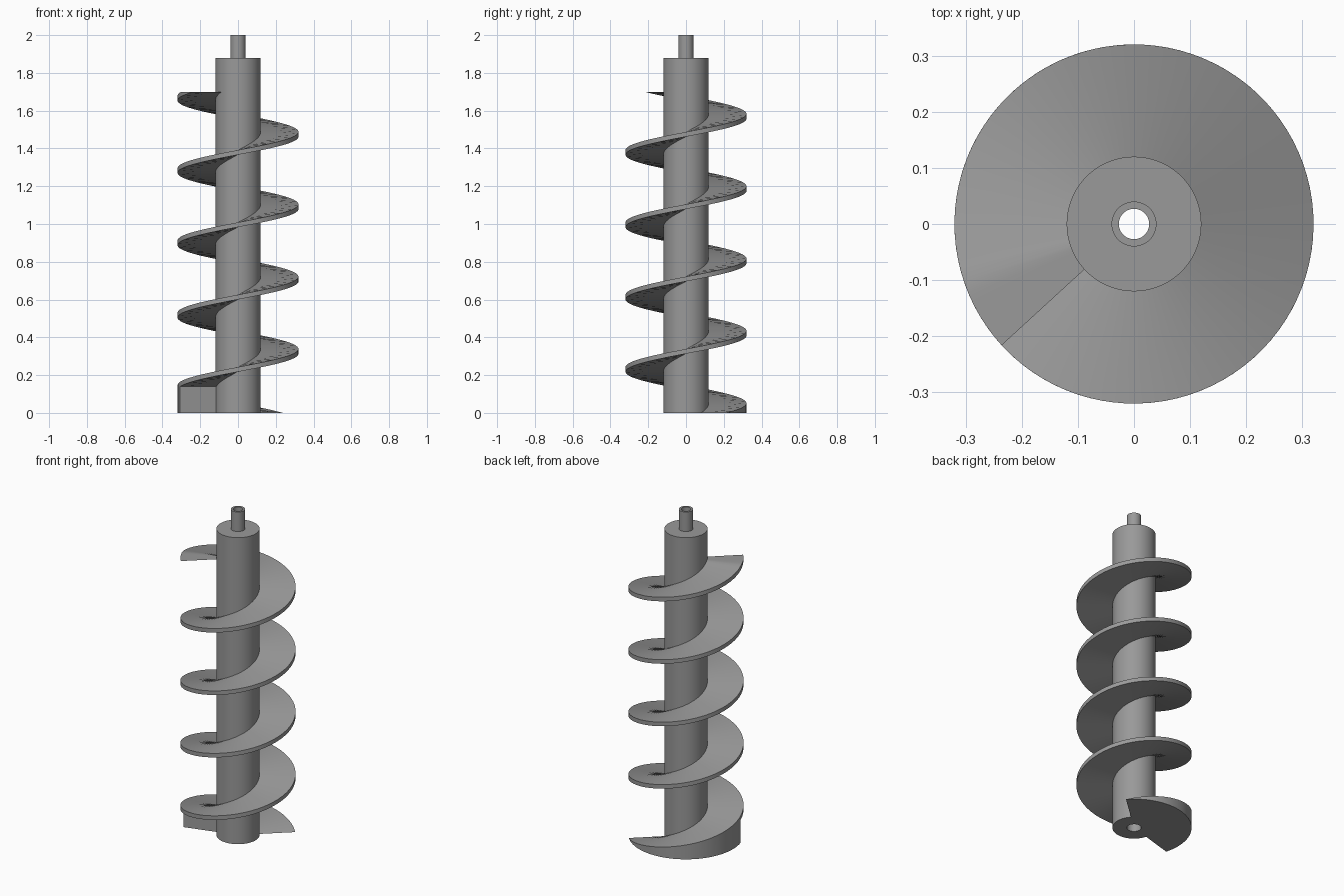
import bpy, bmesh, math

if "Cube" in bpy.data.objects:
    bpy.data.objects.remove(bpy.data.objects["Cube"])

PITCH, THICK = 0.383, 0.025        # flight rise per turn, blade thickness
R_SHAFT, R_BLADE = 0.12, 0.32
START, FOOT_END, END = 42.0, 196.0, 222.5 + 4 * 360   # degrees
TOP = 1.70

steel = bpy.data.materials.new("grey_steel")
steel.diffuse_color = (0.32, 0.32, 0.32, 1)
steel.use_nodes = True
steel.node_tree.nodes["Principled BSDF"].inputs["Base Color"].default_value = steel.diffuse_color


def loft(name, sections, closed):
    """Skin equal-length closed sections into a mesh object."""
    bm = bmesh.new()
    rings = [[bm.verts.new(p) for p in s] for s in sections]
    n = len(rings[0])
    pairs = list(zip(rings, rings[1:]))
    if closed:
        pairs.append((rings[-1], rings[0]))
    for a, b in pairs:
        for i in range(n):
            j = (i + 1) % n
            bm.faces.new((a[i], a[j], b[j], b[i]))
    bmesh.ops.remove_doubles(bm, verts=bm.verts, dist=1e-5)
    bmesh.ops.recalc_face_normals(bm, faces=bm.faces)
    me = bpy.data.meshes.new(name)
    bm.to_mesh(me)
    bm.free()
    me.materials.append(steel)
    ob = bpy.data.objects.new(name, me)
    bpy.context.collection.objects.link(ob)
    bpy.ops.object.select_all(action='DESELECT')
    ob.select_set(True)
    bpy.context.view_layer.objects.active = ob
    bpy.ops.object.shade_smooth_by_angle(angle=math.radians(30))
    return ob


def polar(r, deg, z):
    a = math.radians(deg)
    return (r * math.cos(a), r * math.sin(a), z)


# Shaft: turned profile with top spigot, through bore and bottom socket
profile = [(0.04, 0), (R_SHAFT, 0), (R_SHAFT, 1.88), (0.04, 1.88),
           (0.04, 2.0), (0.027, 2.0), (0.027, 0.12), (0.04, 0.12)]
SIDES = 96
loft("shaft", [[polar(r, 360 * i / SIDES, z) for r, z in profile]
               for i in range(SIDES)], True)


# Screw flight: helical blade, solid down to the ground at its foot,
# trimmed flat at the top
def blade_section(deg, solid):
    top = (deg - START) / 360 * PITCH
    low = 0 if solid else min(top - THICK, TOP)
    top = min(top, TOP)
    if deg == END:
        low = top
    r = R_SHAFT - 0.003
    return [polar(r, deg, low), polar(R_BLADE, deg, low),
            polar(R_BLADE, deg, top), polar(r, deg, top)]


def span(a, b, step=4.0):
    n = math.ceil((b - a) / step)
    return [a + (b - a) * i / n for i in range(n)] + [b]


sections = [blade_section(d, True) for d in span(START, FOOT_END)]
sections += [blade_section(d, False) for d in span(FOOT_END, END)]
loft("screw_flight", sections, False)
